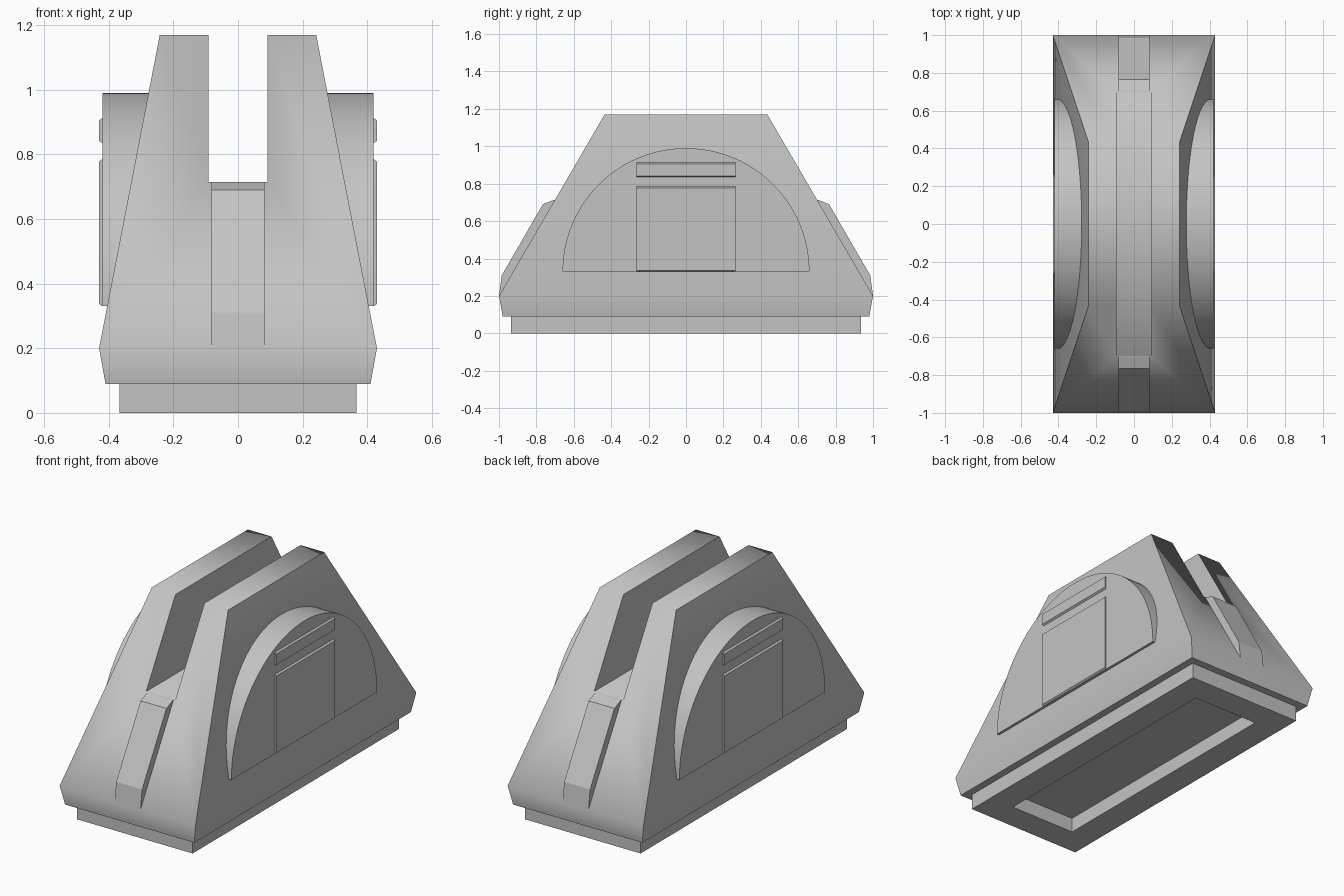
import bpy, bmesh, math

cube = bpy.data.objects.get("Cube")
if cube:
    bpy.data.objects.remove(cube, do_unlink=True)

grey = bpy.data.materials.new("plain_grey")
grey.use_nodes = True
colour = (0.55, 0.55, 0.55, 1)
grey.diffuse_color = colour
grey.node_tree.nodes["Principled BSDF"].inputs["Base Color"].default_value = colour


def loft(name, rings, smooth=None):
    """Closed solid through matching rings of points."""
    bm = bmesh.new()
    loops = [[bm.verts.new(p) for p in ring] for ring in rings]
    n = len(loops[0])
    for a, b in zip(loops, loops[1:]):
        for i in range(n):
            j = (i + 1) % n
            bm.faces.new((a[i], a[j], b[j], b[i]))
    bm.faces.new(loops[0])
    bm.faces.new(loops[-1])
    bmesh.ops.recalc_face_normals(bm, faces=bm.faces)
    mesh = bpy.data.meshes.new(name)
    bm.to_mesh(mesh)
    bm.free()
    mesh.materials.append(grey)
    obj = bpy.data.objects.new(name, mesh)
    bpy.context.collection.objects.link(obj)
    if smooth:
        shade(obj, smooth)
    return obj


def shade(obj, angle):
    bpy.ops.object.select_all(action='DESELECT')
    obj.select_set(True)
    bpy.context.view_layer.objects.active = obj
    bpy.ops.object.shade_smooth_by_angle(angle=math.radians(angle))


def rect(hx, hy, z):
    return [(-hx, -hy, z), (hx, -hy, z), (hx, hy, z), (-hx, hy, z)]


def cut(obj, cutter):
    mod = obj.modifiers.new("cut", 'BOOLEAN')
    mod.operation = 'DIFFERENCE'
    mod.solver = 'EXACT'
    mod.object = cutter
    bpy.context.view_layer.objects.active = obj
    bpy.ops.object.modifier_apply(modifier=mod.name)
    bpy.data.objects.remove(cutter, do_unlink=True)


# Tapered body with a slot through the top
body = loft("body", [rect(0.41, 0.98, 0.09), rect(0.43, 1.0, 0.2), rect(0.242, 0.435, 1.17)])
cut(body, loft("slot_cutter", [rect(0.092, 1.2, 0.715), rect(0.092, 1.2, 1.4)]))
shade(body, 65)

# Foot with a recess underneath
foot = loft("foot", [rect(0.367, 0.935, 0), rect(0.367, 0.935, 0.1)])
cut(foot, loft("recess_cutter", [rect(0.21, 0.775, -0.1), rect(0.21, 0.775, 0.085)]))

# Raised rib on each sloping end
rib = [(0.69, 0.714), (0.705, 0.714), (0.765, 0.69), (0.985, 0.31), (1.0, 0.2), (0.9, 0.2)]
for name, s in (("front_rib", -1), ("back_rib", 1)):
    loft(name, [[(x, s * y, z) for y, z in rib] for x in (-0.082, 0.082)])

# Half-round boss and two thin plates on each side
STEPS = 48
arc = [(0.66 * math.cos(math.pi * i / STEPS), 0.33 + 0.66 * math.sin(math.pi * i / STEPS))
       for i in range(STEPS + 1)]
for side, s in (("left", 1), ("right", -1)):
    loft(side + "_boss", [[(s * x, y, z) for y, z in arc] for x in (0.2, 0.42)], 40)
    for part, z0, z1 in (("lower_plate", 0.33, 0.785), ("upper_plate", 0.835, 0.912)):
        rings = []
        for x, inset in ((0.42, 0), (0.43, 0.007)):
            a, b, w = z0 + inset, z1 - inset, 0.265
            rings.append([(s * x, -w, a), (s * x, w, a), (s * x, w, b), (s * x, -w, b)])
        loft(side + "_" + part, rings)
